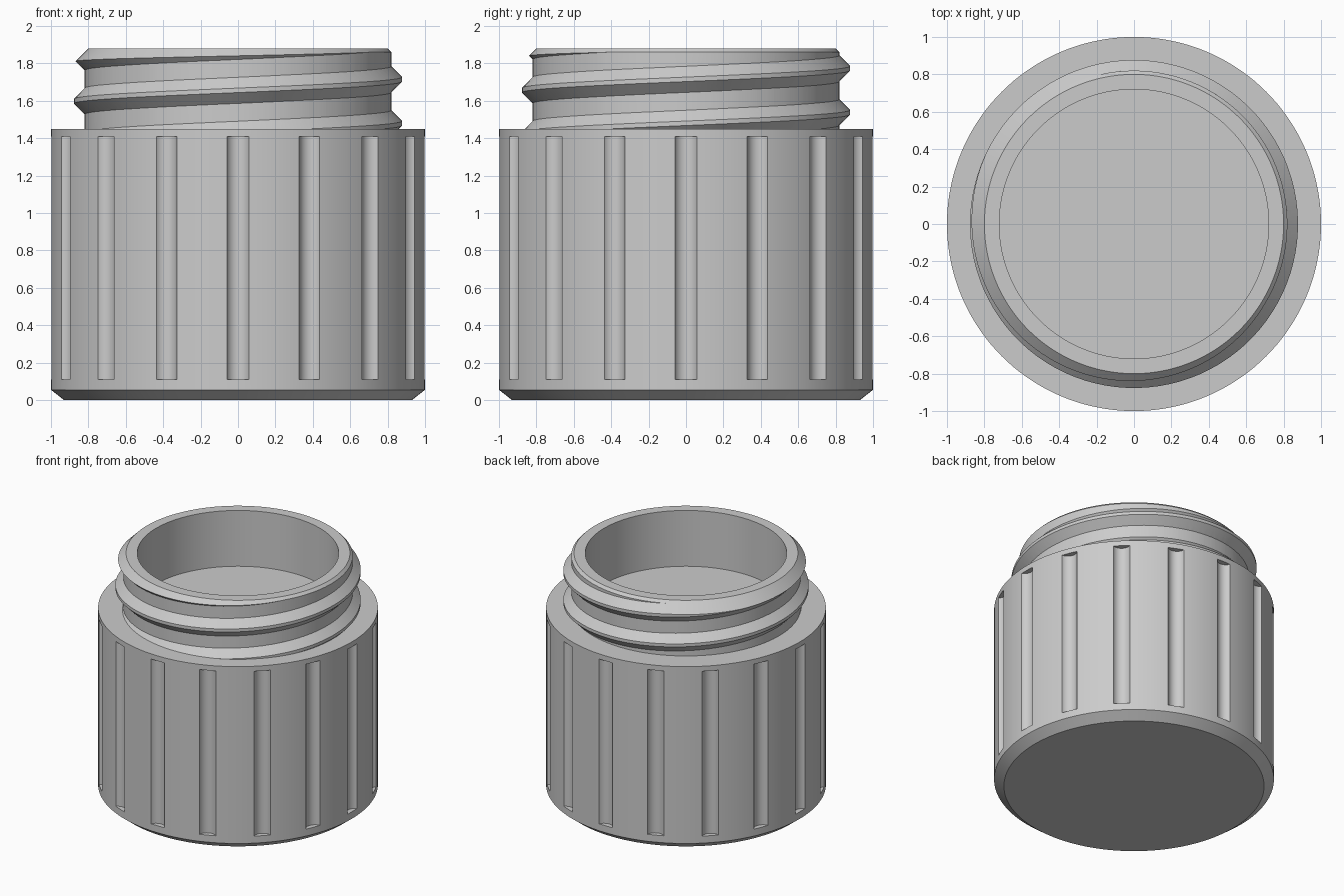
import bpy, bmesh, math

if "Cube" in bpy.data.objects:
    bpy.data.objects.remove(bpy.data.objects["Cube"])

NECK_Z, TOP_Z = 1.45, 1.88
PITCH, CREST_Z = 0.235, 1.48      # thread lead, crest height at +x

grey = bpy.data.materials.new("grey plastic")
grey.diffuse_color = (0.6, 0.6, 0.6, 1)
grey.use_nodes = True
grey.node_tree.nodes["Principled BSDF"].inputs["Base Color"].default_value = grey.diffuse_color


def finish(name, bm):
    bmesh.ops.recalc_face_normals(bm, faces=bm.faces)
    me = bpy.data.meshes.new(name)
    bm.to_mesh(me)
    bm.free()
    ob = bpy.data.objects.new(name, me)
    bpy.context.collection.objects.link(ob)
    me.materials.append(grey)
    return ob


def lathe(name, profile, n=144):
    """Solid of revolution from an open (radius, z) profile, capped at both ends."""
    bm = bmesh.new()
    rings = [[bm.verts.new((r * math.cos(2 * math.pi * i / n),
                            r * math.sin(2 * math.pi * i / n), z)) for i in range(n)]
             for r, z in profile]
    for a, b in zip(rings, rings[1:]):
        for i in range(n):
            j = (i + 1) % n
            bm.faces.new((a[i], a[j], b[j], b[i]))
    bm.faces.new(rings[0])
    bm.faces.new(rings[-1])
    return finish(name, bm)


def boolean(ob, cutter, operation):
    m = ob.modifiers.new(operation.lower(), 'BOOLEAN')
    m.object, m.operation, m.solver = cutter, operation, 'EXACT'
    bpy.context.view_layer.objects.active = ob
    bpy.ops.object.modifier_apply(modifier=m.name)
    bpy.data.objects.remove(cutter)


# Body with chamfered base
body = lathe("body", [(0.93, 0), (1, 0.055), (1, NECK_Z)])

# Sixteen shallow round grip flutes
bm = bmesh.new()
for k in range(16):
    a = math.radians(22.5 * k)
    geo = bmesh.ops.create_cone(bm, cap_ends=True, segments=40,
                                radius1=0.065, radius2=0.065, depth=1.3)
    bmesh.ops.translate(bm, verts=geo["verts"],
                        vec=(1.025 * math.cos(a), 1.025 * math.sin(a), 0.76))
boolean(body, finish("flute_cutter", bm), 'DIFFERENCE')

# Helical thread ridge
bm = bmesh.new()
section = [(0.77, -0.07), (0.82, -0.07), (0.877, -0.012),
           (0.877, 0.012), (0.82, 0.07), (0.77, 0.07)]
STEPS = 96
rows = []
for i in range(-STEPS, int(2.5 * STEPS) + 1):
    a = 2 * math.pi * (i + 0.37) / STEPS
    z0 = CREST_Z + PITCH * (i + 0.37) / STEPS
    rows.append([bm.verts.new((r * math.cos(a), r * math.sin(a), z0 + dz))
                 for r, dz in section])
for a, b in zip(rows, rows[1:]):
    for i in range(len(section)):
        j = (i + 1) % len(section)
        bm.faces.new((a[i], a[j], b[j], b[i]))
bm.faces.new(rows[0])
bm.faces.new(rows[-1])
thread = finish("thread", bm)

# Neck: tube plus thread, trimmed to a chamfered rim and bored out
neck = lathe("threaded_neck", [(0.82, 1.1), (0.82, 2.3)])
boolean(neck, thread, 'UNION')
boolean(neck, lathe("trim", [(0.95, NECK_Z - 0.02), (0.95, 1.73), (0.80, TOP_Z)], 150), 'INTERSECT')
boolean(body, neck, 'UNION')
boolean(body, lathe("bore", [(0.72, 1.44), (0.72, 2.0)]), 'DIFFERENCE')
body.name = "threaded_jar"

bpy.ops.object.select_all(action='DESELECT')
body.select_set(True)
bpy.context.view_layer.objects.active = body
bpy.ops.object.shade_smooth_by_angle(angle=math.radians(20))
